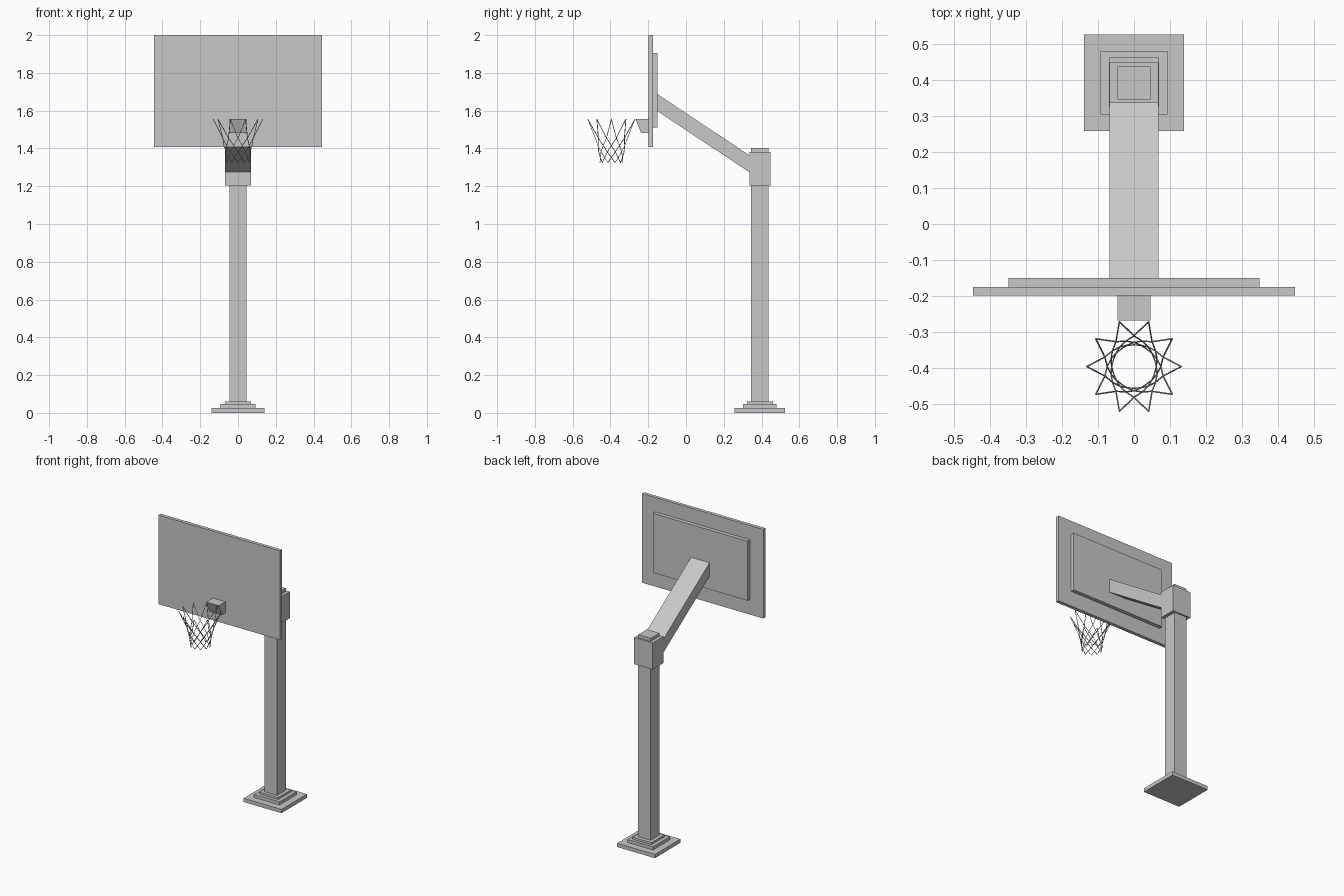
import bpy
import math

if "Cube" in bpy.data.objects:
    bpy.data.objects.remove(bpy.data.objects["Cube"])

grey = bpy.data.materials.new("plain grey")
grey.diffuse_color = (0.58, 0.58, 0.58, 1)
grey.use_nodes = True
grey.node_tree.nodes["Principled BSDF"].inputs["Base Color"].default_value = grey.diffuse_color


def add_mesh(name, verts, faces):
    me = bpy.data.meshes.new(name)
    me.from_pydata(verts, [], faces)
    me.materials.append(grey)
    ob = bpy.data.objects.new(name, me)
    bpy.context.collection.objects.link(ob)
    return ob


def side_prism(name, half_width, profile):
    """Extrude a (y, z) outline, counter-clockwise seen from +x, across x."""
    n = len(profile)
    verts = [(x, y, z) for x in (-half_width, half_width) for y, z in profile]
    faces = [tuple(reversed(range(n))), tuple(range(n, 2 * n))]
    faces += [(i, (i + 1) % n, n + (i + 1) % n, n + i) for i in range(n)]
    return add_mesh(name, verts, faces)


def box(name, half_width, y0, y1, z0, z1):
    return side_prism(name, half_width, [(y0, z0), (y1, z0), (y1, z1), (y0, z1)])


# Stepped base
box("base_plate", 0.139, 0.258, 0.525, 0.0, 0.025)
box("base_middle_step", 0.093, 0.303, 0.48, 0.025, 0.046)
box("base_top_step", 0.069, 0.324, 0.461, 0.046, 0.06)

# Post with collar and cap
box("post", 0.046, 0.345, 0.436, 0.06, 1.205)
box("post_collar", 0.068, 0.335, 0.447, 1.205, 1.382)
box("post_cap", 0.046, 0.345, 0.436, 1.382, 1.403)

# Slanted support arm
side_prism("support_arm", 0.068,
           [(-0.15, 1.597), (0.335, 1.274), (0.335, 1.364), (-0.15, 1.687)])

# Backboard and its rear plate
box("backboard", 0.446, -0.198, -0.175, 1.408, 2.0)
box("backboard_rear_plate", 0.348, -0.175, -0.15, 1.51, 1.905)

# Tapered hoop bracket
side_prism("hoop_bracket", 0.046,
           [(-0.238, 1.482), (-0.198, 1.482), (-0.198, 1.555), (-0.267, 1.555)])

# Net: crossing cords that step half a division sideways on every row
ROWS = [(0.131, 1.555), (0.085, 1.455), (0.074, 1.415),
        (0.067, 1.382), (0.062, 1.352), (0.06, 1.325)]
COUNT, CENTRE_Y, CORD = 10, -0.395, 0.002
net = bpy.data.curves.new("net", 'CURVE')
net.dimensions = '3D'
net.bevel_depth = CORD
net.bevel_resolution = 0
net.use_fill_caps = True
net.materials.append(grey)
for i in range(COUNT):
    for turn in (-1, 1):
        cord = net.splines.new('POLY')
        cord.points.add(len(ROWS) - 1)
        for k, (r, z) in enumerate(ROWS):
            a = (i + turn * k / 2) * math.tau / COUNT
            cord.points[k].co = (r * math.cos(a), CENTRE_Y + r * math.sin(a), z, 1)
net_object = bpy.data.objects.new("net", net)
bpy.context.collection.objects.link(net_object)
